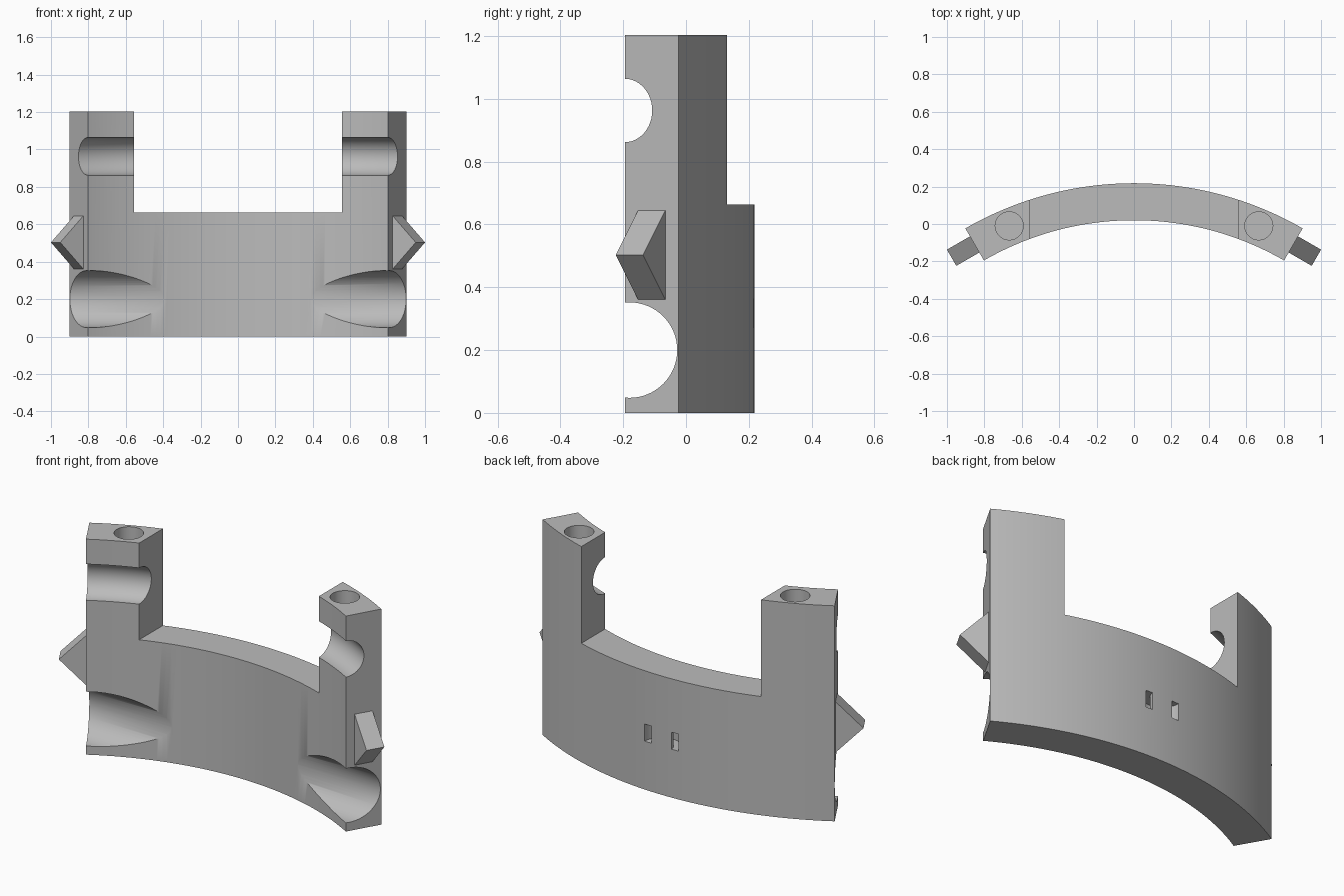
import bpy, bmesh, math
from mathutils import Matrix, Vector

cube = bpy.data.objects.get("Cube")
if cube:
    bpy.data.objects.remove(cube, do_unlink=True)

CENTRE_Y = -1.585          # axis of the curved wall
R_IN, R_OUT = 1.605, 1.803
R_MID = (R_IN + R_OUT) / 2
HALF = math.radians(30)

grey = bpy.data.materials.new("plain_grey")
grey.use_nodes = True
colour = (0.5, 0.5, 0.5, 1)
grey.diffuse_color = colour
grey.node_tree.nodes["Principled BSDF"].inputs["Base Color"].default_value = colour


def finish(name, bm):
    bmesh.ops.recalc_face_normals(bm, faces=bm.faces)
    mesh = bpy.data.meshes.new(name)
    bm.to_mesh(mesh)
    bm.free()
    mesh.materials.append(grey)
    obj = bpy.data.objects.new(name, mesh)
    bpy.context.collection.objects.link(obj)
    return obj


def sweep(name, profile, start, end, steps, centre_y):
    """Sweep a closed (radius, z) profile round a vertical axis; angles run from +y to +x."""
    bm = bmesh.new()
    rings = []
    for i in range(steps + 1):
        a = start + (end - start) * i / steps
        rings.append([bm.verts.new((r * math.sin(a), centre_y + r * math.cos(a), z))
                      for r, z in profile])
    n = len(profile)
    for p, q in zip(rings, rings[1:]):
        for j in range(n):
            k = (j + 1) % n
            bm.faces.new((p[j], p[k], q[k], q[j]))
    bm.faces.new(rings[0])
    bm.faces.new(rings[-1])
    return finish(name, bm)


def rect(r0, r1, z0, z1):
    return [(r0, z0), (r1, z0), (r1, z1), (r0, z1)]


def box(name, size, matrix):
    bm = bmesh.new()
    bmesh.ops.create_cube(bm, size=1, matrix=matrix @ Matrix.Diagonal((*size, 1)))
    return finish(name, bm)


def cylinder(name, radius, depth, matrix):
    bm = bmesh.new()
    bmesh.ops.create_cone(bm, cap_ends=True, segments=64, radius1=radius,
                          radius2=radius, depth=depth, matrix=matrix)
    return finish(name, bm)


# Curved wall with two raised posts
wall = sweep("curved_bracket", rect(R_IN, R_OUT, 0, 1.203), -HALF, HALF, 64, CENTRE_Y)
cutters = [box("gap_cutter", (1.11, 2, 1), Matrix.Translation((0, 0, 1.163)))]

# Grooves and holes on both sides
groove = [(R_IN + 0.101 * math.cos(t), 0.963 + 0.101 * math.sin(t))
          for t in (math.tau * i / 48 for i in range(48))]
for side, label in ((1, "left"), (-1, "right")):
    cutters.append(sweep(label + "_upper_groove_cutter", groove, side * math.radians(15),
                         side * math.radians(35), 24, CENTRE_Y))
    cutters.append(cylinder(label + "_lower_groove_cutter", 0.152, 1.0,
                            Matrix.Translation((side * 0.7, -0.18, 0.2))
                            @ Matrix.Rotation(math.pi / 2, 4, 'Y')))
    cutters.append(cylinder(label + "_post_hole_cutter", 0.075, 0.2,
                            Matrix.Translation((side * 0.667, -0.01, 1.203))))

# U-shaped channel opening as two slots in the back
cutters.append(sweep("tie_channel_cutter", rect(0.062, 0.105, 0.27, 0.365),
                     math.radians(70), math.radians(290), 32, 0.218))

for cutter in cutters:
    mod = wall.modifiers.new(cutter.name, 'BOOLEAN')
    mod.operation = 'DIFFERENCE'
    mod.solver = 'EXACT'
    mod.object = cutter
bpy.context.view_layer.update()
cut_mesh = bpy.data.meshes.new_from_object(
    wall.evaluated_get(bpy.context.evaluated_depsgraph_get()))
wall.modifiers.clear()
wall.data = cut_mesh
for cutter in cutters:
    bpy.data.objects.remove(cutter, do_unlink=True)

bpy.ops.object.select_all(action='DESELECT')
wall.select_set(True)
bpy.context.view_layer.objects.active = wall
bpy.ops.object.shade_smooth_by_angle(angle=math.radians(30))

# Diamond lugs set into the end faces
for side, label in ((1, "left"), (-1, "right")):
    a = side * HALF
    middle = Vector((R_MID * math.sin(a), CENTRE_Y + R_MID * math.cos(a), 0.503))
    turn = Matrix.Rotation(-a, 4, 'Z') @ Matrix.Rotation(math.pi / 4, 4, 'Y')
    box(label + "_diamond_lug", (0.201, 0.1, 0.201), Matrix.Translation(middle) @ turn)
